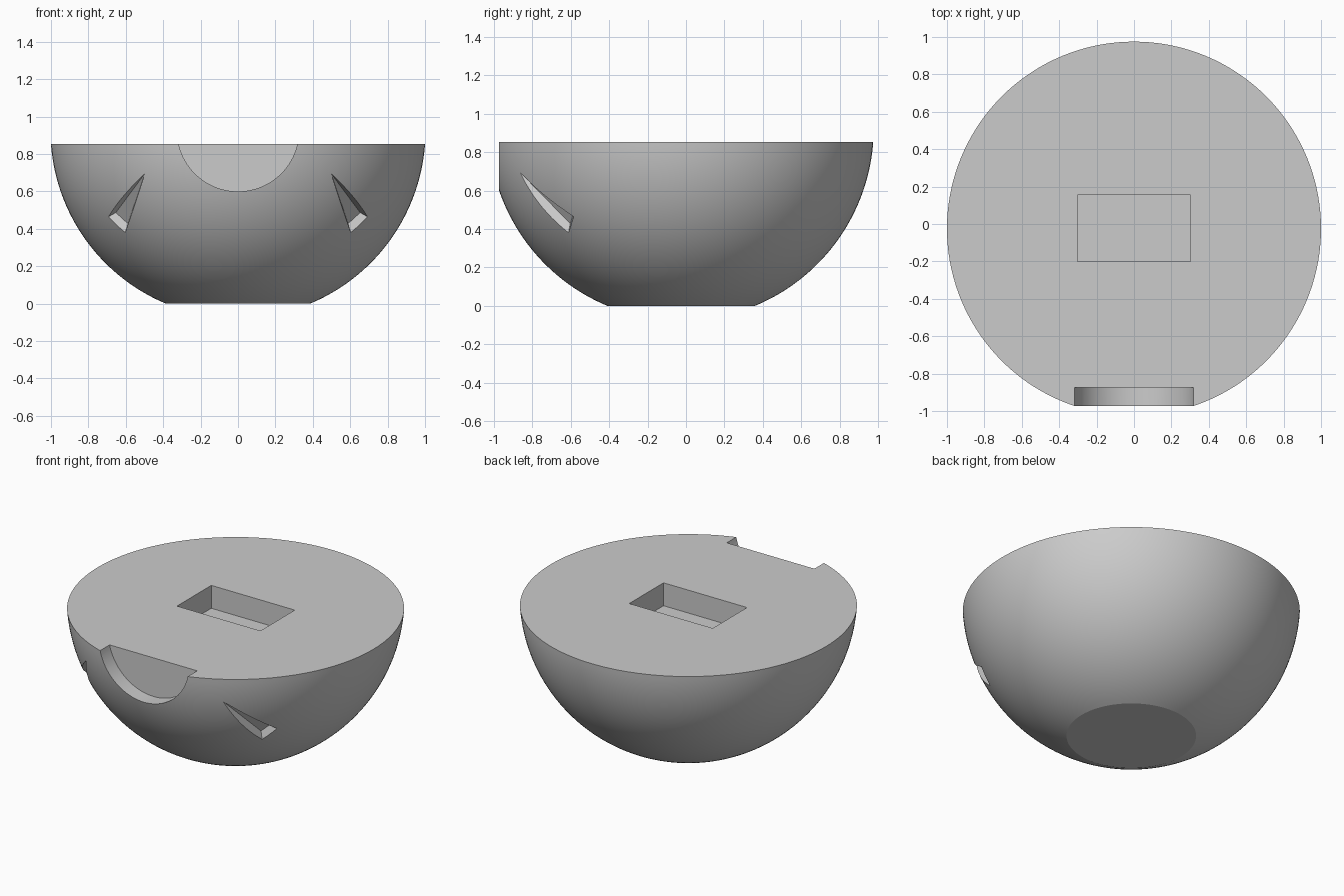
import bpy, bmesh, math
from mathutils import Vector, Matrix

if "Cube" in bpy.data.objects:
    bpy.data.objects.remove(bpy.data.objects["Cube"], do_unlink=True)

HEIGHT, RADIUS, BASE_R = 0.853, 1.0027, 0.383
CENTRE = Vector((0, -0.025, 0.926))

grey = bpy.data.materials.new("plain_grey")
grey.use_nodes = True
grey.diffuse_color = (0.6, 0.6, 0.6, 1)
grey.node_tree.nodes["Principled BSDF"].inputs["Base Color"].default_value = (0.6, 0.6, 0.6, 1)


def make(name, bm):
    bmesh.ops.recalc_face_normals(bm, faces=bm.faces)
    mesh = bpy.data.meshes.new(name)
    bm.to_mesh(mesh)
    bm.free()
    mesh.materials.append(grey)
    obj = bpy.data.objects.new(name, mesh)
    bpy.context.collection.objects.link(obj)
    return obj


# Bowl: rings of a sphere between the flat base and the flat lid
def bowl():
    bm = bmesh.new()
    rings, sides = 40, 144
    low = math.asin(-CENTRE.z / RADIUS)
    high = math.asin((HEIGHT - CENTRE.z) / RADIUS)
    loops = []
    for i in range(rings + 1):
        a = low + (high - low) * i / rings
        r, z = RADIUS * math.cos(a), CENTRE.z + RADIUS * math.sin(a)
        loops.append([bm.verts.new((r * math.cos(t), CENTRE.y + r * math.sin(t), z))
                      for t in (math.tau * k / sides for k in range(sides))])
    for lo, hi in zip(loops, loops[1:]):
        for k in range(sides):
            n = (k + 1) % sides
            bm.faces.new((lo[k], lo[n], hi[n], hi[k]))
    bm.faces.new(loops[0])
    bm.faces.new(loops[-1])
    return make("bowl_body", bm)


# Rectangular pocket in the lid
def pocket_cutter():
    bm = bmesh.new()
    depth = 0.15
    bmesh.ops.create_cube(bm, size=1, matrix=Matrix.Translation((0, -0.022, HEIGHT))
                          @ Matrix.Diagonal((0.605, 0.355, 2 * depth, 1)))
    return make("pocket_cutter", bm)


# Round recess at the front rim
def recess_cutter():
    bm = bmesh.new()
    length = 0.4
    bmesh.ops.create_cone(bm, cap_ends=True, segments=96, radius1=0.326, radius2=0.326, depth=length,
                          matrix=Matrix.Translation((0, -0.875 - length / 2, CENTRE.z))
                          @ Matrix.Rotation(math.pi / 2, 4, 'X'))
    return make("recess_cutter", bm)


# Slanted eye slot: a wedge that deepens from its upper tip
def eye_cutter(side):
    tip = Vector((0.498, -0.865, 0.696))
    outer, outer_in = Vector((0.69, -0.585, 0.466)), Vector((0.653, -0.584, 0.487))
    inner, inner_in = Vector((0.60, -0.61, 0.391)), Vector((0.589, -0.603, 0.428))
    points = [tip, outer_in, inner_in,
              outer_in.lerp(outer, 5), inner_in.lerp(inner, 5)]
    bm = bmesh.new()
    for p in points:
        bm.verts.new((p.x * side, p.y, p.z))
    bmesh.ops.convex_hull(bm, input=bm.verts)
    return make("eye_cutter", bm)


body = bowl()
cutters = [pocket_cutter(), recess_cutter(), eye_cutter(1), eye_cutter(-1)]

bpy.ops.object.select_all(action='DESELECT')
bpy.context.view_layer.objects.active = body
body.select_set(True)
for cutter in cutters:
    cutter.hide_render = True
    mod = body.modifiers.new("cut", 'BOOLEAN')
    mod.operation = 'DIFFERENCE'
    mod.solver = 'EXACT'
    mod.object = cutter
    bpy.ops.object.modifier_apply(modifier=mod.name)
for cutter in cutters:
    bpy.data.objects.remove(cutter, do_unlink=True)

# Smooth bowl, crisp rims
bpy.ops.object.shade_smooth_by_angle(angle=math.radians(15))
